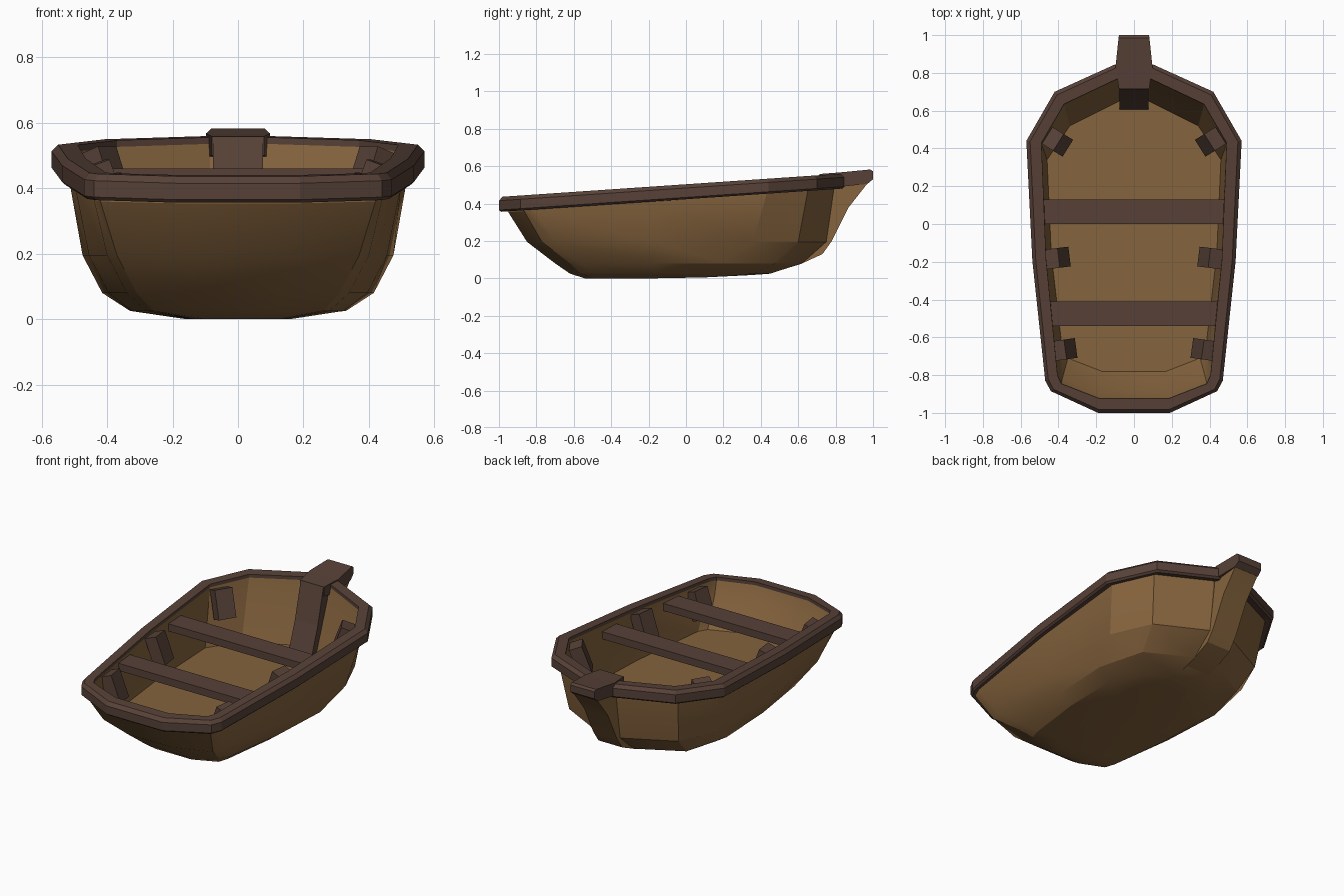
import bpy, bmesh, math
from mathutils import Vector, Matrix

if "Cube" in bpy.data.objects:
    bpy.data.objects.remove(bpy.data.objects["Cube"])


def material(name, rgb):
    m = bpy.data.materials.new(name)
    m.diffuse_color = (*rgb, 1)
    m.use_nodes = True
    m.node_tree.nodes["Principled BSDF"].inputs["Base Color"].default_value = m.diffuse_color
    return m


PLANK = material("plank brown", (0.235, 0.125, 0.047))
TRIM = material("dark trim brown", (0.095, 0.053, 0.039))


def make(name, bm, mat, smooth=None):
    bmesh.ops.recalc_face_normals(bm, faces=bm.faces)
    me = bpy.data.meshes.new(name)
    bm.to_mesh(me)
    bm.free()
    me.materials.append(mat)
    ob = bpy.data.objects.new(name, me)
    bpy.context.collection.objects.link(ob)
    if smooth:
        bpy.context.view_layer.objects.active = ob
        ob.select_set(True)
        bpy.ops.object.shade_smooth_by_angle(angle=math.radians(smooth))
        ob.select_set(False)
    return ob


def rim_z(y):
    return 0.435 + (y + 1) * 0.068


def full_ring(half, z):
    """Mirror a half outline (stern to bow) into a closed ring; z is a number or function of y."""
    a, b = half[2], half[3]
    half = half[:3] + [((a[0] + b[0]) / 2 + 0.018, (a[1] + b[1]) / 2)] + half[3:]
    pts = half + [(-x, y) for x, y in reversed(half)]
    return [Vector((x, y, z(y) if callable(z) else z)) for x, y in pts]


def loft(rings, cap=False, closed=False):
    bm = bmesh.new()
    vs = [[bm.verts.new(p) for p in r] for r in rings]
    n = len(vs[0])
    pairs = list(zip(vs, vs[1:])) + ([(vs[-1], vs[0])] if closed else [])
    for a, b in pairs:
        for i in range(n):
            j = (i + 1) % n
            bm.faces.new((a[i], a[j], b[j], b[i]))
    if cap:
        bm.faces.new(vs[0])
        bm.faces.new(vs[-1])
    return bm


# outlines of the boat, half each, stern to bow
rim_out = [(.19, -1), (.44, -.885), (.47, -.83), (.57, .44), (.42, .70), (.10, .845)]
rim_in = [(.18, -.925), (.385, -.845), (.405, -.80), (.49, .43), (.37, .635), (.085, .77)]
floor = [(.17, -.78), (.35, -.71), (.38, -.66), (.46, .34), (.34, .52), (.08, .65)]
inner_mid = [(.175, -.89), (.38, -.82), (.40, -.77), (.485, .41), (.365, .61), (.085, .75)]
wall_top = [(.17, -.95), (.42, -.865), (.44, -.81), (.52, .43), (.40, .65), (.09, .79)]
chine = [(.15, -.85), (.37, -.77), (.40, -.70), (.475, .36), (.37, .60), (.08, .75)]
bilge = [(.13, -.70), (.31, -.62), (.34, -.56), (.415, .20), (.34, .48), (.08, .62)]
lower = [(.12, -.62), (.26, -.56), (.28, -.50), (.33, .18), (.25, .36), (.07, .45)]
keel = [(.10, -.54), (.13, -.50), (.14, -.45), (.145, .10), (.13, .22), (.05, .35)]

# hull shell: inside floor, up the wall, over the top and down the outside
hull = loft([
    full_ring(floor, 0.185),
    full_ring(inner_mid, lambda y: rim_z(y) - 0.10),
    full_ring(rim_in, lambda y: rim_z(y) - 0.02),
    full_ring(wall_top, lambda y: rim_z(y) - 0.05),
    full_ring(wall_top, lambda y: rim_z(y) - 0.085),
    full_ring(chine, 0.195),
    full_ring(bilge, 0.08),
    full_ring(lower, 0.025),
    full_ring(keel, lambda y: max(0, y) * 0.05),
], cap=True)
make("hull", hull, PLANK, 24)

# rim with a bevelled outer edge
def rim_ring(t, drop):
    half = [(a[0] + (b[0] - a[0]) * t, a[1] + (b[1] - a[1]) * t) for a, b in zip(rim_out, rim_in)]
    return full_ring(half, lambda y: rim_z(y) - drop)


make("rim", loft([rim_ring(.15, .08), rim_ring(0, .07), rim_ring(0, .02), rim_ring(.25, 0),
                  rim_ring(1, 0), rim_ring(1, .06)], closed=True), TRIM)


def extrude_profile(profile, half_width):
    """Side profile points (y, z) widened along x; half_width is a function of y."""
    sides = [[Vector((s * half_width(y), y, z)) for y, z in profile] for s in (-1, 1)]
    return loft(sides, cap=True)


# outer stem curving from the keel up to the prow
stem = [(.43, .022), (.61, .075), (.73, .13), (.78, .20), (.87, .38), (.98, .52),
        (.80, .53), (.75, .38), (.70, .22), (.58, .12), (.43, .06)]
make("outer_stem", extrude_profile(stem, lambda y: .08), PLANK, 24)

# inner stem post
post = [(.60, .17), (.66, .34), (.715, .555), (.80, .56), (.78, .40), (.72, .17)]
make("inner_stem", extrude_profile(post, lambda y: .077), TRIM)

# prow cap over the rim
prow = [(.715, .50), (.715, .558), (.83, .567), (.985, .582), (1, .572), (1, .53), (.97, .505), (.83, .49)]
make("prow", extrude_profile(prow, lambda y: .08 + .018 * min(1, max(0, (1 - y) / .16)) * (y > .8)), TRIM)


def box(name, size, loc, rot=Matrix()):
    bm = bmesh.new()
    bmesh.ops.create_cube(bm, size=1, matrix=Matrix.Translation(loc) @ rot @ Matrix.Diagonal((*size, 1)))
    return make(name, bm, TRIM)


# bench seats
box("front_seat", (.92, .13, .045), (0, -.475, .413))
box("back_seat", (.96, .13, .045), (0, .065, .437))

# short leaning ribs along the walls
for i, (x, y, z, turn) in enumerate([(.405, .435, .435, 32), (.405, -.18, .395, -7), (.37, -.665, .355, -8)]):
    for s, side in ((1, "right"), (-1, "left")):
        rot = Matrix.Rotation(math.radians(s * turn), 4, 'Z') @ Matrix.Rotation(math.radians(s * 20), 4, 'Y')
        box(f"rib_{side}_{i + 1}", (.075, .105, .17), (s * x, y, z), rot)
